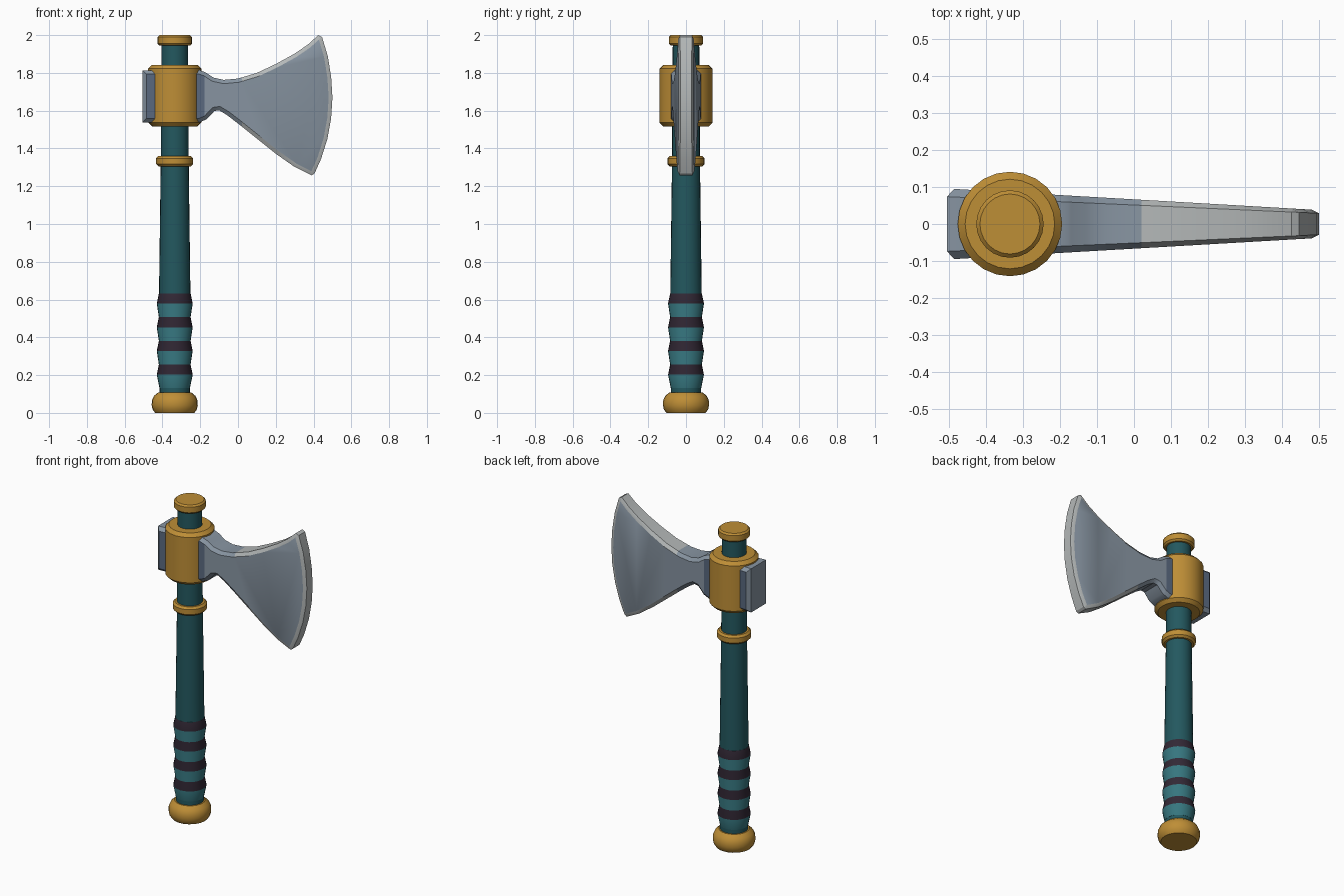
import bpy, bmesh, math
from mathutils import Vector

if "Cube" in bpy.data.objects:
    bpy.data.objects.remove(bpy.data.objects["Cube"])

AXIS_X = -0.335


def material(name, rgb):
    m = bpy.data.materials.new(name)
    lin = [(c / 255 / 12.92) if c < 11 else ((c / 255 + 0.055) / 1.055) ** 2.4 for c in rgb]
    m.diffuse_color = (*lin, 1)
    m.use_nodes = True
    m.node_tree.nodes["Principled BSDF"].inputs["Base Color"].default_value = m.diffuse_color
    return m


TEAL = material("dark teal wood", (35, 88, 95))
WRAP = material("light teal wrap", (54, 118, 127))
DARK = material("dark plum band", (50, 40, 53))
GOLD = material("gold", (190, 142, 54))
STEEL = material("steel", (136, 149, 162))
SOCKET = material("dark steel", (90, 105, 128))
EDGE = material("light steel edge", (180, 184, 184))


def finish(name, bm, mats):
    bmesh.ops.recalc_face_normals(bm, faces=bm.faces)
    me = bpy.data.meshes.new(name)
    bm.to_mesh(me)
    bm.free()
    for m in mats:
        me.materials.append(m)
    ob = bpy.data.objects.new(name, me)
    bpy.context.collection.objects.link(ob)
    bpy.ops.object.select_all(action='DESELECT')
    ob.select_set(True)
    bpy.context.view_layer.objects.active = ob
    bpy.ops.object.shade_smooth_by_angle(angle=math.radians(30))
    return ob


def lathe(name, profile, mats, pick=lambda i: 0, sides=24):
    """Turn (radius, z) points around the handle axis, capped at both ends."""
    bm = bmesh.new()
    rings = []
    for r, z in profile:
        rings.append([bm.verts.new((AXIS_X + r * math.cos(2 * math.pi * k / sides),
                                    r * math.sin(2 * math.pi * k / sides), z))
                      for k in range(sides)])
    for i in range(len(rings) - 1):
        a, b = rings[i], rings[i + 1]
        for k in range(sides):
            n = (k + 1) % sides
            f = bm.faces.new((a[k], a[n], b[n], b[k]))
            f.material_index = pick(i)
    bm.faces.new(rings[0])
    bm.faces.new(rings[-1])
    return finish(name, bm, mats)


def ring(name, r, z0, z1, c):
    return lathe(name, [(r - c, z0), (r, z0 + c), (r, z1 - c), (r - c, z1)], [GOLD])


# Handle, pommel and gold fittings
lathe("handle", [(0.08, 0.09), (0.083, 0.64), (0.074, 1.33), (0.07, 1.96)], [TEAL])
lathe("pommel", [(0.104, 0), (0.117, 0.018), (0.122, 0.04), (0.121, 0.065),
                 (0.11, 0.09), (0.088, 0.108)], [GOLD])
ring("handle_ring", 0.098, 1.305, 1.36, 0.012)
ring("head_collar", 0.141, 1.517, 1.842, 0.02)
ring("top_cap", 0.091, 1.945, 2.0, 0.01)

# Grip: narrow-wide zigzag, the segments alternate wrap and dark band
grip = [(0.081, 0.133)]
for n in range(4):
    z = 0.202 + 0.1255 * n
    grip += [(0.095, z), (0.084, z + 0.054)]
lathe("grip_wrap", grip, [WRAP, DARK], lambda i: i % 2)

# Axe head outline (x, z): top, cutting arc, bottom, butt
outline = [(-0.505, 1.813), (-0.205, 1.815), (-0.17, 1.802), (-0.13, 1.775), (-0.075, 1.763),
           (0.0, 1.77), (0.1, 1.8), (0.2, 1.847), (0.3, 1.902), (0.37, 1.95), (0.425, 2.0),
           (0.445, 1.99), (0.475, 1.89), (0.493, 1.78), (0.5, 1.67), (0.493, 1.56),
           (0.473, 1.45), (0.44, 1.345), (0.405, 1.267), (0.39, 1.257),
           (0.3, 1.302), (0.2, 1.372), (0.1, 1.452), (0.0, 1.532), (-0.06, 1.578),
           (-0.1, 1.602), (-0.125, 1.598), (-0.165, 1.555), (-0.205, 1.538), (-0.505, 1.538)]


def inset(points, d):
    """Mitred inward offset of a clockwise outline."""
    pts = [Vector(p) for p in points]
    res = []
    for i, p in enumerate(pts):
        e1 = (p - pts[i - 1]).normalized()
        e2 = (pts[(i + 1) % len(pts)] - p).normalized()
        n1, n2 = Vector((e1.y, -e1.x)), Vector((e2.y, -e2.x))
        m = (n1 + n2).normalized()
        res.append(p + m * d / max(m.dot(n1), 0.5))
    return res


def half(x):
    return 0.095 - 0.058 * (x + 0.49)


bm = bmesh.new()
inner = inset(outline, 0.02)
loops = []
for pts, k in ((inner, -1), (outline, -0.77), (outline, 0.77), (inner, 1)):
    loops.append([bm.verts.new((x, k * half(x), z)) for x, z in pts])
N = len(outline)
for a, b in zip(loops, loops[1:]):
    for i in range(N):
        j = (i + 1) % N
        bm.faces.new((a[i], a[j], b[j], b[i]))
sides = [bm.faces.new(loops[0]), bm.faces.new(loops[-1])]
# Cut where the colours change: socket / neck / polished rim
for x in (-0.178, 0.02):
    bmesh.ops.bisect_plane(bm, geom=bm.verts[:] + bm.edges[:] + bm.faces[:],
                           plane_co=(x, 0, 0), plane_no=(1, 0, 0))
bm.normal_update()
for f in bm.faces:
    x = f.calc_center_median().x
    flat = abs(f.normal.y) > 0.97
    if flat:
        f.material_index = 1 if x < -0.178 else 0
    else:
        f.material_index = 2 if x > 0.02 else 0
finish("axe_head", bm, [STEEL, SOCKET, EDGE])
